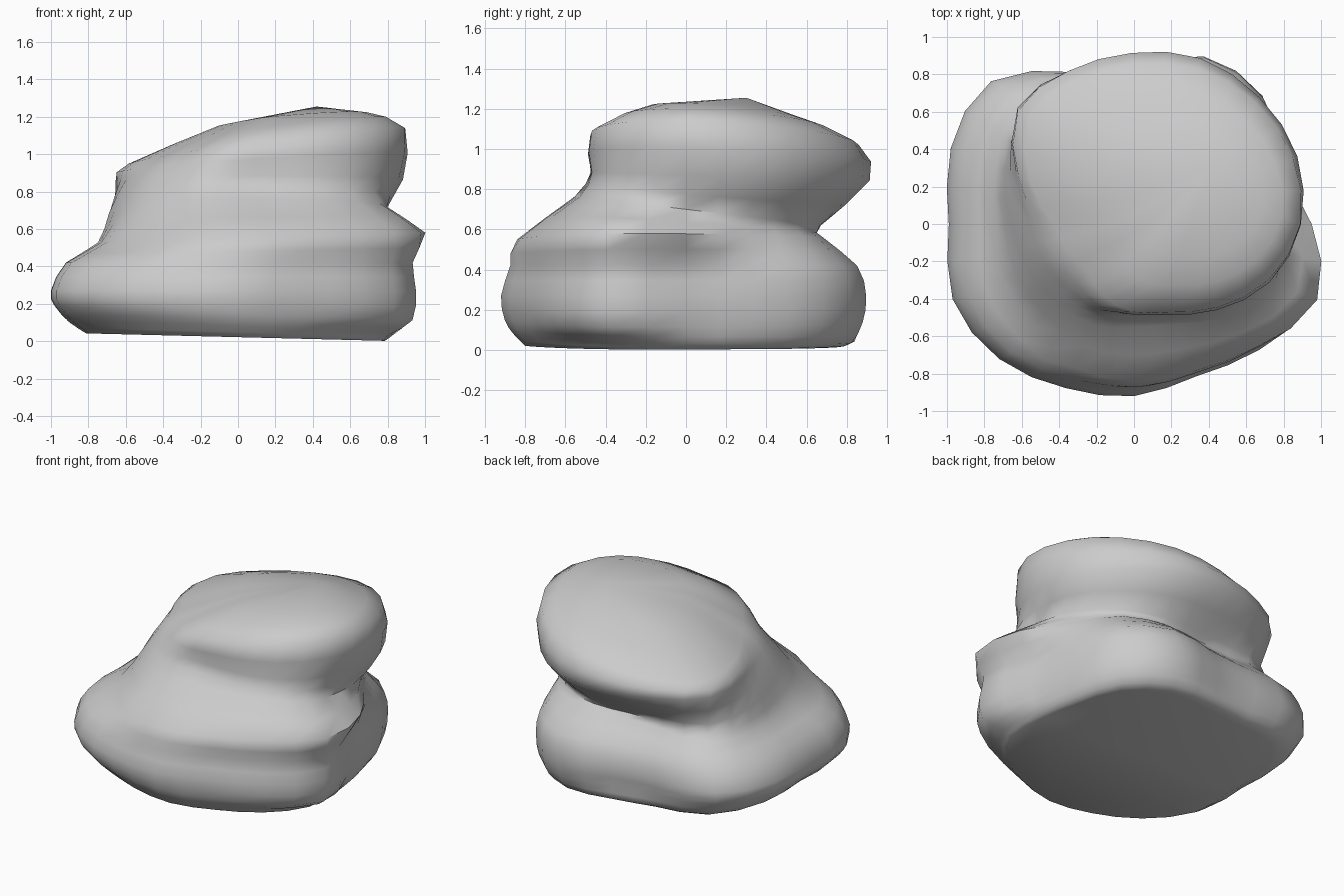
import bpy, math
from mathutils import Vector

cube = bpy.data.objects.get("Cube")
if cube:
    bpy.data.objects.remove(cube, do_unlink=True)

# Outlines: distance from the axis at sixteen even angles, starting at +x
FOOT = [.8, .8, .88, .88, .81, .83, .98, .96, .9, .97, .94, .89, .87, .83, .85, .87]
BASE = [.86, .87, .97, .97, .84, .88, 1.08, 1.06, .99, 1.05, 1.02, .95, .92, .88, .95, 1.03]
MID = [.95, .82, .82, .74, .65, .69, .88, .8, .74, .76, .77, .83, .84, .85, .93, 1.06]
WAIST = [.79, .8, .78, .72, .66, .7, .81, .75, .66, .62, .6, .58, .55, .58, .7, .82]
HEAD = [.86, .93, .94, .95, .91, .89, .88, .68, .56, .52, .49, .5, .47, .51, .63, .78]
RIM = [.89, .92, .92, .9, .85, .82, .79, .6, .43, .38, .36, .42, .47, .51, .63, .78]

# Levels: outline, scale, centre x, centre y, height, slope along x, slope along y
LEVELS = [
    (FOOT, .92, .03, 0, .022, -.025, 0),
    (FOOT, 1, .01, .01, .065, -.04, -.02),
    (BASE, .98, 0, 0, .15, -.04, 0),
    (BASE, 1, 0, 0, .27, 0, 0),
    (BASE, .95, .03, 0, .42, 0, 0),
    (MID, 1, 0, 0, .55, .03, 0),
    (WAIST, 1, 0, 0, .7, 0, -.12),
    (HEAD, 1, 0, 0, .87, 0, -.03),
    (RIM, 1, 0, 0, 1.035, .12, -.04),
    (RIM, .55, .2, .08, 1.175, .08, -.07),
]
PEAK = Vector((.42, .3, 1.255))


def spline(a, b, c, d, t):
    """Smooth blend from b to c, guided by neighbours a and d."""
    return b + (c - a) * (t / 2) + (a * 2 - b * 5 + c * 4 - d) * (t * t / 2) \
        + (b * 3 - a - c * 3 + d) * (t ** 3 / 2)


def make_ring(outline, scale, cx, cy, height, slope_x, slope_y):
    ring = []
    count = len(outline)
    for i in range(2 * count):
        k = i // 2
        near = [outline[(k + j) % count] for j in (-1, 0, 1, 2)]
        radius = scale * spline(*near, (i % 2) / 2)
        angle = math.pi * i / count
        x = cx + radius * math.cos(angle)
        y = cy + radius * math.sin(angle)
        ring.append(Vector((x, y, height + slope_x * x + slope_y * y)))
    return ring


# Stack the levels, with a blended ring between each pair
levels = [make_ring(*level) for level in LEVELS]
last = len(levels) - 1
rings = []
for i in range(last):
    rings.append(levels[i])
    stack = (levels[max(i - 1, 0)], levels[i], levels[i + 1], levels[min(i + 2, last)])
    rings.append([spline(*points, .5) for points in zip(*stack)])
rings.append(levels[last])

# Flat underside, ringed sides and a low peak
verts = [p for ring in rings for p in ring] + [PEAK]
n = len(rings[0])
faces = [tuple(reversed(range(n)))]
for r in range(len(rings) - 1):
    for i in range(n):
        j = (i + 1) % n
        faces.append((r * n + i, r * n + j, r * n + n + j, r * n + n + i))
top = (len(rings) - 1) * n
faces += [(top + i, top + (i + 1) % n, len(verts) - 1) for i in range(n)]

mesh = bpy.data.meshes.new("boulder")
mesh.from_pydata(verts, [], faces)
mesh.update()
boulder = bpy.data.objects.new("boulder", mesh)
bpy.context.collection.objects.link(boulder)

# Plain grey stone
stone = bpy.data.materials.new("stone grey")
stone.use_nodes = True
colour = (.6, .6, .6, 1)
stone.diffuse_color = colour
stone.node_tree.nodes["Principled BSDF"].inputs["Base Color"].default_value = colour
mesh.materials.append(stone)

bpy.ops.object.select_all(action='DESELECT')
boulder.select_set(True)
bpy.context.view_layer.objects.active = boulder
bpy.ops.object.shade_smooth_by_angle(angle=math.radians(60))
